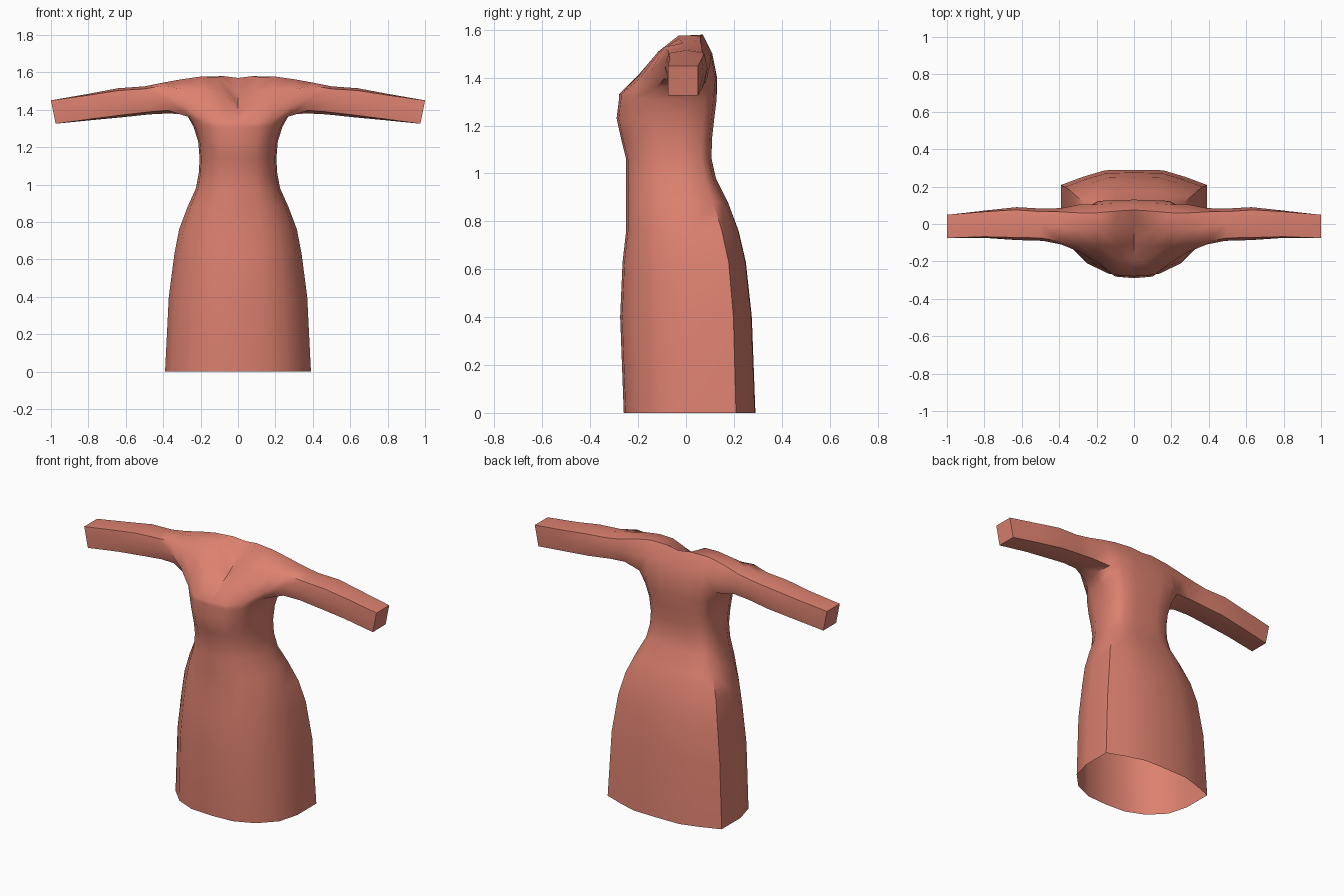
import bpy
import bmesh

default_cube = bpy.data.objects.get("Cube")
if default_cube:
    bpy.data.objects.remove(default_cube, do_unlink=True)

# Fabric colour
fabric = bpy.data.materials.new("coral fabric")
fabric.use_nodes = True
coral = (0.72, 0.22, 0.16, 1)
fabric.diffuse_color = coral
shader = fabric.node_tree.nodes["Principled BSDF"]
shader.inputs["Base Color"].default_value = coral
shader.inputs["Roughness"].default_value = 0.8

# Half outlines from front centre round to back centre, as shares of width and depth
HEM = [(0, -1), (.36, -.97), (.67, -.77), (.91, -.4), (1, .08),
       (1, .72), (.7, .87), (.4, .99), (0, 1)]
BUST = [(0, -1), (.47, -.97), (.76, -.78), (.96, -.46), (1, -.08),
        (.95, .6), (.75, .9), (.4, 1), (0, 1)]

# Skirt and bodice levels: height, half width, front depth, back depth
LEVELS = [(0, .39, .26, .29), (.4, .37, .275, .275), (.63, .34, .265, .25),
          (.76, .315, .25, .22), (.88, .27, .25, .175), (.98, .225, .25, .125),
          (1.06, .21, .25, .107), (1.14, .205, .27, .108),
          (1.23, .213, .29, .118), (1.31, .238, .28, .128)]

# Shoulder arches, each running from the chest over the top to the back
NECK_VALLEY = [(0, -.28, 1.33), (0, -.19, 1.38), (0, -.1, 1.43), (0, 0, 1.5),
               (0, .075, 1.57), (0, .11, 1.5), (0, .13, 1.4)]
NECK_EDGE = [(.11, -.272, 1.33), (.055, -.2, 1.41), (.09, -.12, 1.49),
             (.11, -.03, 1.575), (.08, .07, 1.58), (.1, .11, 1.5), (.1, .128, 1.4)]
SHOULDER = [(.18, -.218, 1.34), (.19, -.19, 1.4), (.19, -.115, 1.51),
            (.2, -.03, 1.577), (.2, .06, 1.575), (.19, .105, 1.5), (.19, .123, 1.39)]
ARM_ROOT = [(.26, -.125, 1.36), (.29, -.15, 1.42), (.3, -.11, 1.51),
            (.3, -.03, 1.563), (.3, .06, 1.555), (.29, .105, 1.48), (.26, .085, 1.38)]
ARMPIT = (.275, -.02, 1.375)

# Sleeve sections: x, bottom, top, front, back, corner rounding
SLEEVE = [(.4, 1.38, 1.545, -.11, .085, .2), (.5, 1.375, 1.525, -.09, .082, .18),
          (.64, 1.36, 1.515, -.086, .09, .16), (.8, 1.345, 1.485, -.075, .073, .1),
          (1, 1.325, 1.45, -.075, .05, 0)]
SQUARE = [(-1, -1), (-1, 0), (-1, 1), (0, 1), (1, 1), (1, 0), (1, -1), (0, -1)]


def add_points(bm, points):
    return [bm.verts.new(p) for p in points]


def bridge(bm, first, second, closed=False):
    """Join two rows of vertices with quads."""
    count = len(first)
    for i in range(count if closed else count - 1):
        j = (i + 1) % count
        bm.faces.new((first[i], first[j], second[j], second[i]))


def body_ring(level):
    """Half ring whose outline turns from hem to bust with height."""
    z, width, front, back = level
    t = min(max((z - .6) / .5, 0), 1)
    ring = []
    for (hu, hv), (bu, bv) in zip(HEM, BUST):
        u, v = hu + (bu - hu) * t, hv + (bv - hv) * t
        ring.append((u * width, v * (front if v < 0 else back), z))
    return ring


def sleeve_ring(section):
    """Rounded square section, with the cuff leaning in at the bottom."""
    x, bottom, top, front, back, rounding = section
    ring = []
    for u, v in SQUARE:
        inset = 1 - rounding * abs(u * v)
        y = (front + back) / 2 + u * inset * (back - front) / 2
        z = (bottom + top) / 2 + v * inset * (top - bottom) / 2
        ring.append((x - .025 * (1 - v) / 2, y, z))
    return ring


bm = bmesh.new()

# Skirt and bodice
rings = [add_points(bm, body_ring(level)) for level in LEVELS]
for lower, upper in zip(rings, rings[1:]):
    bridge(bm, lower, upper)

# Yoke with the V neck
arches = [add_points(bm, arch) for arch in (NECK_VALLEY, NECK_EDGE, SHOULDER, ARM_ROOT)]
for inner, outer in zip(arches, arches[1:]):
    bridge(bm, inner, outer)

# Seam between bodice and yoke
armpit = bm.verts.new(ARMPIT)
seam = [arch[0] for arch in arches] + [armpit] + [arch[-1] for arch in reversed(arches)]
bridge(bm, rings[-1], seam)

# Sleeve and closed cuff
previous = arches[-1] + [armpit]
for section in SLEEVE:
    ring = add_points(bm, sleeve_ring(section))
    bridge(bm, previous, ring, closed=True)
    previous = ring
bm.faces.new(previous)

# Other half
half = bm.verts[:] + bm.edges[:] + bm.faces[:]
bmesh.ops.mirror(bm, geom=half, axis='X', merge_dist=.0005)
bmesh.ops.remove_doubles(bm, verts=bm.verts[:], dist=.0005)
bmesh.ops.recalc_face_normals(bm, faces=bm.faces[:])

mesh = bpy.data.meshes.new("dress")
bm.to_mesh(mesh)
bm.free()
mesh.materials.append(fabric)
dress = bpy.data.objects.new("dress", mesh)
bpy.context.collection.objects.link(dress)

# Smooth cloth with sharp cuffs and neckline
bpy.ops.object.select_all(action='DESELECT')
dress.select_set(True)
bpy.context.view_layer.objects.active = dress
bpy.ops.object.shade_smooth_by_angle(angle=.9)
